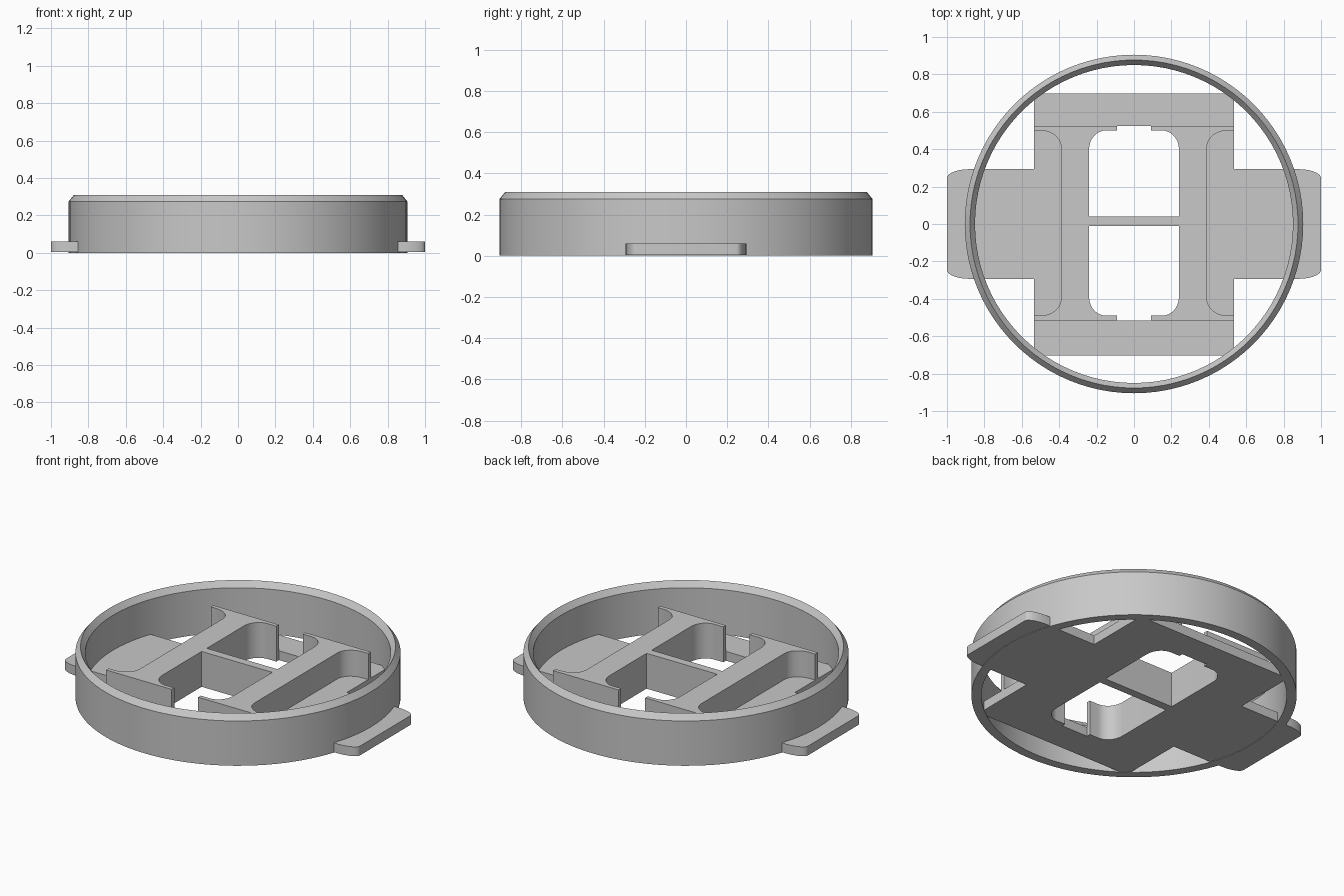
import bpy, bmesh
from math import sin, cos, pi, radians

old = bpy.data.objects.get("Cube")
if old:
    bpy.data.objects.remove(old, do_unlink=True)

grey = bpy.data.materials.new("plain_grey")
grey.use_nodes = True
colour = (0.58, 0.58, 0.58, 1)
grey.diffuse_color = colour
grey.node_tree.nodes["Principled BSDF"].inputs["Base Color"].default_value = colour


def finish(obj):
    """Weld, orient and shade a part."""
    bm = bmesh.new()
    bm.from_mesh(obj.data)
    bmesh.ops.remove_doubles(bm, verts=bm.verts, dist=0.0005)
    bmesh.ops.recalc_face_normals(bm, faces=bm.faces)
    bm.to_mesh(obj.data)
    bm.free()
    obj.data.materials.clear()
    obj.data.materials.append(grey)
    bpy.ops.object.select_all(action='DESELECT')
    obj.select_set(True)
    bpy.context.view_layer.objects.active = obj
    bpy.ops.object.shade_smooth_by_angle(angle=radians(30))


def slab(name, loops, z0, z1):
    """Extrude closed outlines; inner outlines become holes."""
    curve = bpy.data.curves.new(name, 'CURVE')
    curve.dimensions = '2D'
    curve.fill_mode = 'BOTH'
    curve.extrude = (z1 - z0) / 2
    for loop in loops:
        spline = curve.splines.new('POLY')
        spline.points.add(len(loop) - 1)
        for point, (x, y) in zip(spline.points, loop):
            point.co = (x, y, 0, 1)
        spline.use_cyclic_u = True
    obj = bpy.data.objects.new(name, curve)
    bpy.context.collection.objects.link(obj)
    bpy.ops.object.select_all(action='DESELECT')
    obj.select_set(True)
    bpy.context.view_layer.objects.active = obj
    bpy.ops.object.convert(target='MESH')
    obj = bpy.context.view_layer.objects.active
    obj.name = name
    obj.location.z = (z0 + z1) / 2
    finish(obj)


def arc(cx, cy, rx, ry, start, end, n=10):
    angles = [radians(start + (end - start) * i / n) for i in range(n + 1)]
    return [(cx + rx * cos(a), cy + ry * sin(a)) for a in angles]


def flip_x(pts):
    return [(-x, y) for x, y in reversed(pts)]


def flip_y(pts):
    return [(x, 0.01 - y) for x, y in reversed(pts)]


def window(bar):
    """Rounded opening with a notch at its far end, left to right."""
    right = [(0.24, bar)] + arc(0.15, 0.40, 0.09, 0.10, 0, 90) + [(0.09, 0.50), (0.09, 0.525)]
    return flip_x(right) + right


# Outer ring with a ridged upper edge
profile = [(0.85, 0), (0.905, 0), (0.905, 0.275), (0.877, 0.31), (0.85, 0.275)]
bm = bmesh.new()
verts = [bm.verts.new((r, 0, z)) for r, z in profile]
edges = [bm.edges.new((verts[i], verts[i - 1])) for i in range(len(verts))]
bmesh.ops.spin(bm, geom=verts + edges, cent=(0, 0, 0), axis=(0, 0, 1),
               angle=2 * pi, steps=96, use_merge=True)
mesh = bpy.data.meshes.new("outer_ring")
bm.to_mesh(mesh)
bm.free()
ring = bpy.data.objects.new("outer_ring", mesh)
bpy.context.collection.objects.link(ring)
finish(ring)

# Cross-shaped base plate with rounded side tabs and two openings
back_window = window(0.04)
front_window = flip_y(window(0.02))
tab = arc(0.88, 0.245, 0.12, 0.048, 0, 90)
side = ([(0.535, -0.703), (0.535, -0.293)] + [(x, -y) for x, y in reversed(tab)]
        + tab + [(0.535, 0.293), (0.535, 0.697)])
slab("base_plate", [side + flip_x(side), back_window, front_window], 0.003, 0.06)

# Raised frame: two flared bars joined by a thin crossbar
flare = [(0.535, 0.525), (0.535, 0.50)] + arc(0.50, 0.41, 0.11, 0.09, 90, 180)
side = flare + flip_y(flare)
slab("raised_frame", [back_window + side + front_window + flip_x(side)], 0.06, 0.22)
